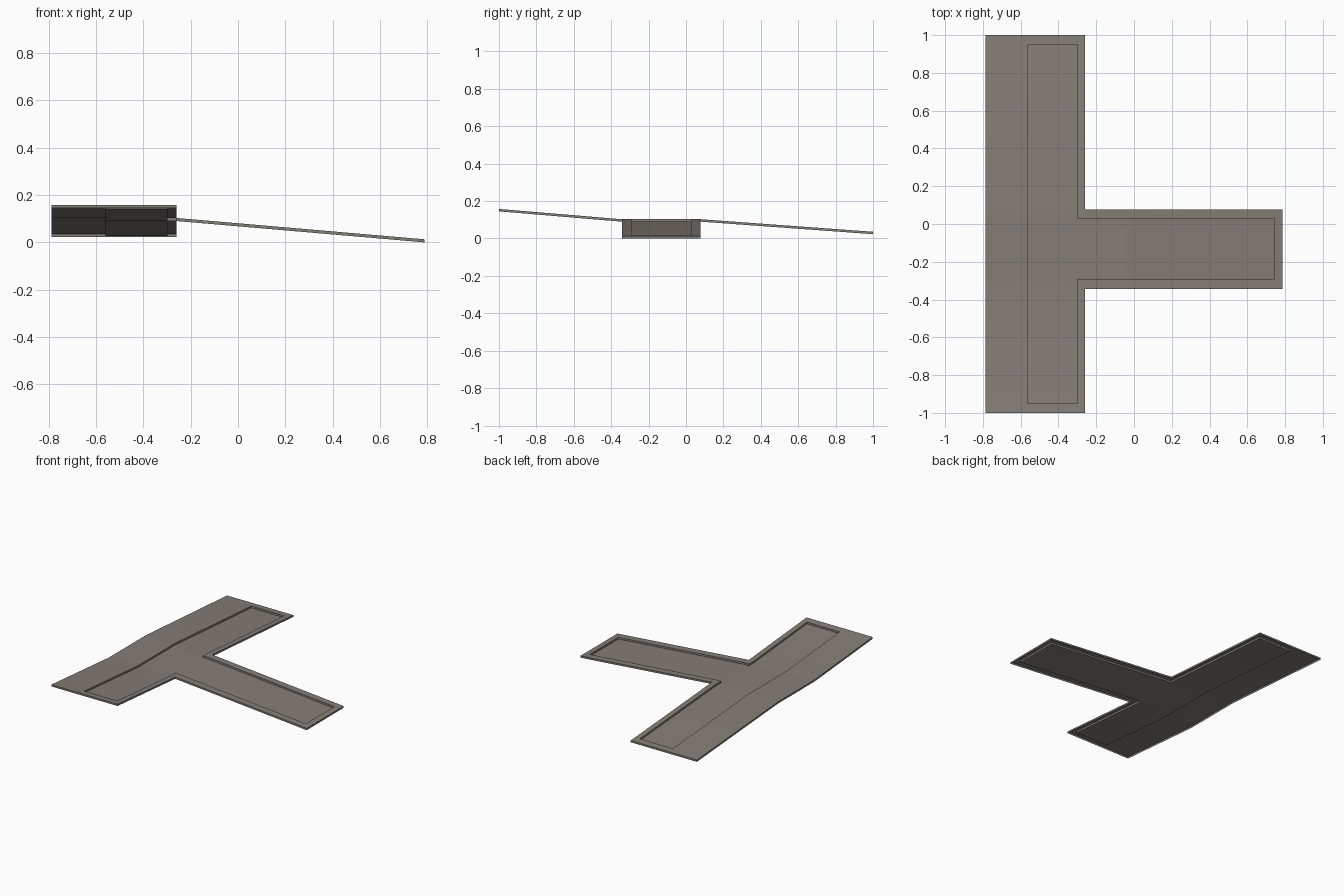
import bpy, bmesh, math

if "Cube" in bpy.data.objects:
    bpy.data.objects.remove(bpy.data.objects["Cube"])

DEPTH = 0.013   # kerb height, also height of the outer skirt
# grid lines: outer edges, kerb edges and bend lines
XS = [-0.787, -0.56, -0.298, -0.26, 0.745, 0.787]
YS = [-1, -0.95, -0.343, -0.292, 0.03, 0.078, 0.95, 1]

mat = bpy.data.materials.new("warm grey stone")
mat.diffuse_color = (0.235, 0.208, 0.185, 1)
mat.use_nodes = True
mat.node_tree.nodes["Principled BSDF"].inputs["Base Color"].default_value = mat.diffuse_color


def height(x, y):
    """Top of the pavement: flat at the crossing, each arm ramps away."""
    if x > -0.26:
        return 0.103 - 0.090 * (x + 0.26) / 1.047
    if y < -0.343:
        return 0.103 + 0.055 * (-0.343 - y) / 0.657
    if y > 0.078:
        return 0.103 - 0.067 * (y - 0.078) / 0.922
    return 0.103


def kind(i, j):
    """Sort a grid cell into pavement, roadway or nothing."""
    if not (0 <= i < len(XS) - 1 and 0 <= j < len(YS) - 1):
        return None
    x, y = (XS[i] + XS[i + 1]) / 2, (YS[j] + YS[j + 1]) / 2
    if x > -0.26 and not -0.343 < y < 0.078:
        return None
    if -0.56 < x < -0.298 and abs(y) < 0.95:
        return "road"
    if -0.298 < x < 0.745 and -0.292 < y < 0.03:
        return "road"
    return "pavement"


def build(name, wanted):
    bm = bmesh.new()
    cache = {}

    def vert(i, j, low):
        key = (i, j, low)
        if key not in cache:
            z = height(XS[i], YS[j]) - DEPTH * low
            cache[key] = bm.verts.new((XS[i], YS[j], z))
        return cache[key]

    low = wanted == "road"
    for i in range(len(XS) - 1):
        for j in range(len(YS) - 1):
            if kind(i, j) != wanted:
                continue
            ring = [(i, j), (i + 1, j), (i + 1, j + 1), (i, j + 1)]
            bm.faces.new([vert(a, b, low) for a, b in ring])
            if low:
                continue
            # kerb walls and outer skirt where the pavement ends
            sides = [(i, j - 1), (i + 1, j), (i, j + 1), (i - 1, j)]
            for k, side in enumerate(sides):
                if kind(*side) != wanted:
                    a, b = ring[k], ring[(k + 1) % 4]
                    bm.faces.new([vert(*a, True), vert(*b, True),
                                  vert(*b, False), vert(*a, False)])
    me = bpy.data.meshes.new(name)
    bm.to_mesh(me)
    bm.free()
    me.materials.append(mat)
    ob = bpy.data.objects.new(name, me)
    bpy.context.collection.objects.link(ob)
    bpy.ops.object.select_all(action='DESELECT')
    ob.select_set(True)
    bpy.context.view_layer.objects.active = ob
    bpy.ops.object.shade_smooth_by_angle(angle=math.radians(30))


build("raised_pavement", "pavement")
build("sunken_roadway", "road")
